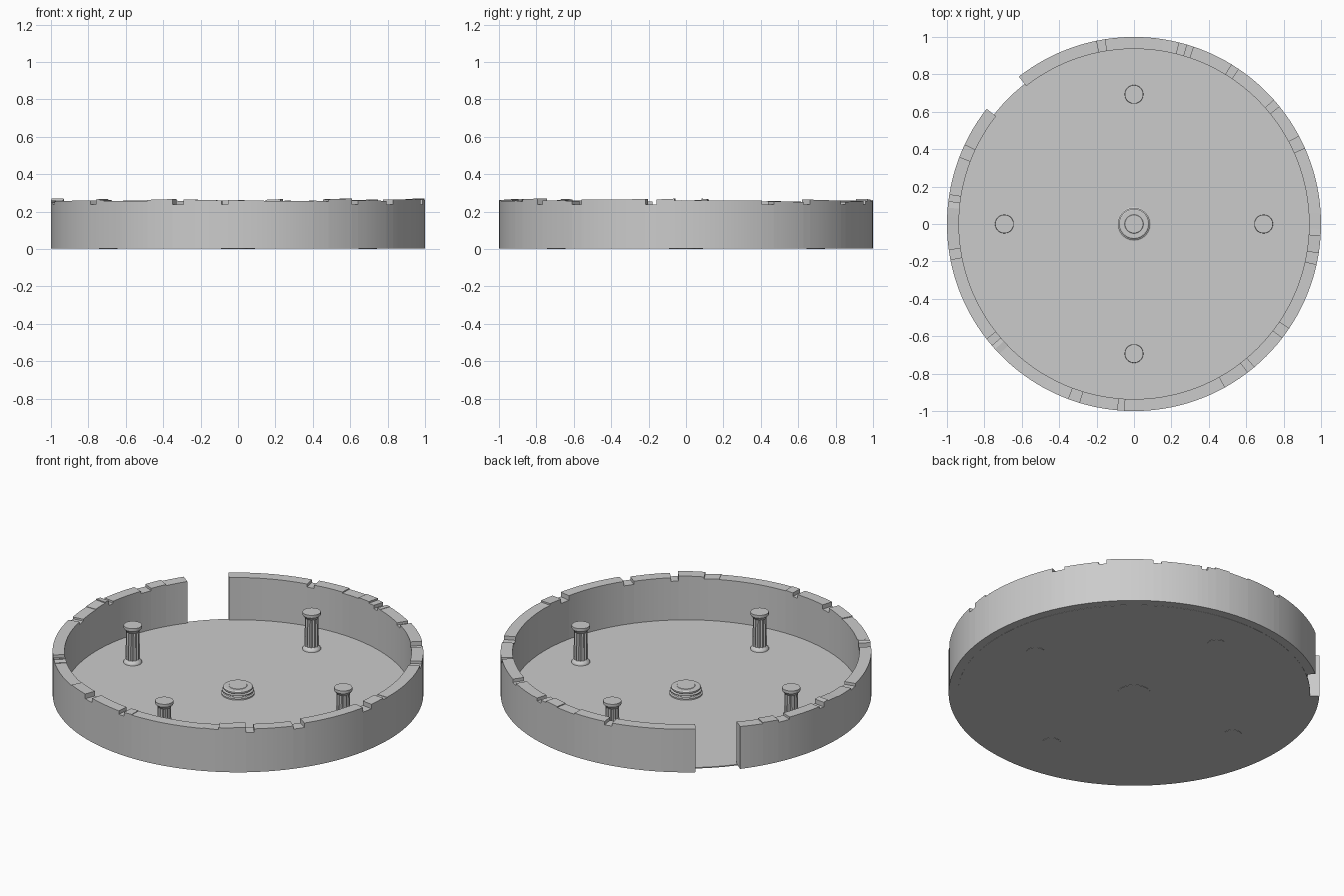
import bpy, bmesh, math, random

if "Cube" in bpy.data.objects:
    bpy.data.objects.remove(bpy.data.objects["Cube"])

random.seed(4)


def finish(name, bm, loc=(0, 0, 0), angle=30):
    bmesh.ops.recalc_face_normals(bm, faces=bm.faces)
    me = bpy.data.meshes.new(name)
    bm.to_mesh(me)
    bm.free()
    ob = bpy.data.objects.new(name, me)
    ob.location = loc
    bpy.context.collection.objects.link(ob)
    bpy.ops.object.select_all(action='DESELECT')
    ob.select_set(True)
    bpy.context.view_layer.objects.active = ob
    bpy.ops.object.shade_smooth_by_angle(angle=math.radians(angle))
    return ob


def lathe(name, profile, n, loc=(0, 0, 0), flutes=0):
    """Closed turned solid; profile rows are (radius, z, flute depth)."""
    bm = bmesh.new()
    rings = []
    for r, z, d in profile:
        ring = []
        for i in range(n):
            a = 2 * math.pi * i / n
            rr = r - d * abs(math.sin(a * flutes / 2))
            ring.append(bm.verts.new((rr * math.cos(a), rr * math.sin(a), z)))
        rings.append(ring)
    for p, q in zip(rings, rings[1:]):
        for i in range(n):
            j = (i + 1) % n
            bm.faces.new((p[i], p[j], q[j], q[i]))
    bm.faces.new(rings[0][::-1])
    bm.faces.new(rings[-1])
    return finish(name, bm, loc)


# Arena floor: thin disc
lathe("floor", [(0.95, 0.002, 0), (0.95, 0.008, 0)], 128)

# Central pedestal: stacked mouldings with a slightly raised cap
lathe("pedestal", [(0.09, 0, 0), (0.09, 0.016, 0), (0.082, 0.02, 0), (0.08, 0.024, 0),
                   (0.086, 0.028, 0), (0.086, 0.034, 0), (0.076, 0.038, 0),
                   (0.08, 0.044, 0), (0.08, 0.05, 0), (0.074, 0.054, 0),
                   (0.05, 0.054, 0), (0.048, 0.056, 0)], 48)

# Four fluted columns with flared base and capital
column = [(0.05, 0, 0), (0.05, 0.013, 0), (0.046, 0.02, 0), (0.039, 0.026, 0),
          (0.039, 0.03, 0.006), (0.038, 0.11, 0.006), (0.036, 0.192, 0.006),
          (0.036, 0.196, 0), (0.042, 0.204, 0), (0.049, 0.212, 0),
          (0.049, 0.229, 0)]
for k in range(4):
    a = k * math.pi / 2
    lathe("column_%d" % (k + 1), column, 48,
          (0.693 * math.cos(a), 0.693 * math.sin(a), 0), 12)

# Ruined wall: block boundaries in degrees, running from one side of the doorway to the other
cuts = [-218, -210.5, -205, -201, -189, -187, -185, -182, -180, -172, -169, -142, -139.5,
        -138, -136, -119, -110.5, -107, -95, -93, -90, -66, -61, -52.5, -50, -37.5, -34,
        -12.5, -9, -3.5, -1.5, 24, 28, 39, 41.5, 56, 58.5, 70, 71.5, 73.5, 76, 81, 88,
        99, 101.5, 128]
notches = {-205, -189, -172, -142, -110.5, -95, -52.5, -37.5, -12.5, 24, 39, 56, 71.5, 99}
stations = []
for a0, a1 in zip(cuts, cuts[1:]):
    notch = a0 in notches
    h0 = 0.239 if notch else random.uniform(0.252, 0.267)
    h1 = h0 if notch else min(0.27, max(0.25, h0 + random.uniform(-0.006, 0.006)))
    steps = max(1, round((a1 - a0) / 2.5))
    for i in range(steps + 1):
        t = i / steps
        stations.append((a0 + (a1 - a0) * t, h0 + (h1 - h0) * t))

bm = bmesh.new()
rings = []
for deg, h in stations:
    c, s = math.cos(math.radians(deg)), math.sin(math.radians(deg))
    rings.append((deg, [bm.verts.new((r * c, r * s, z))
                        for r, z in ((1, 0.003), (1, h), (0.936, h), (0.936, 0.003))]))
for (d0, p), (d1, q) in zip(rings, rings[1:]):
    sides = [1] if abs(d1 - d0) < 1e-6 else range(4)
    for i in sides:
        j = (i + 1) % 4
        bm.faces.new((p[i], q[i], q[j], p[j]))
bm.faces.new(rings[0][1])
bm.faces.new(rings[-1][1][::-1])
bmesh.ops.remove_doubles(bm, verts=bm.verts, dist=1e-5)
finish("outer_wall", bm)
